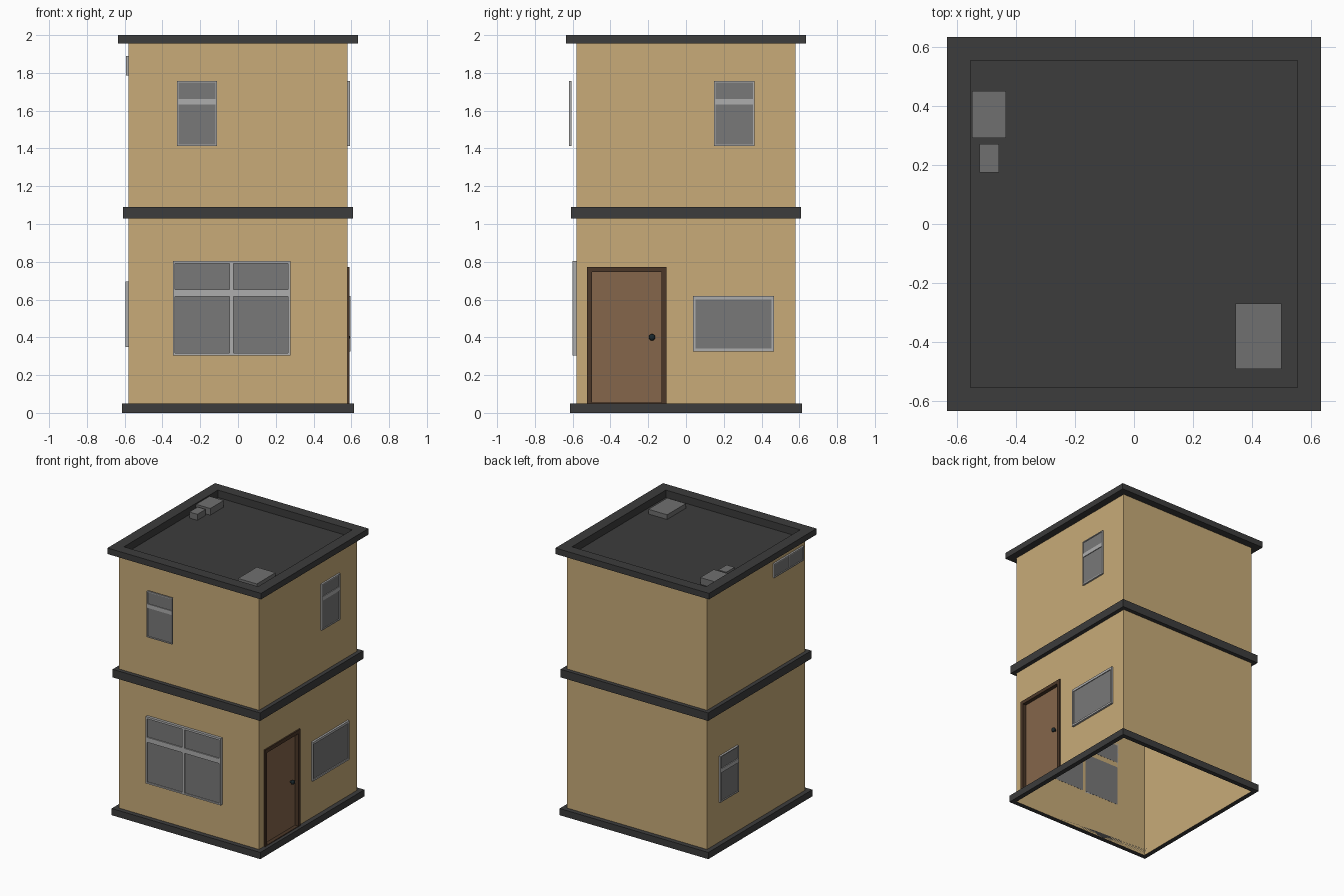
import bpy, bmesh, math
from mathutils import Matrix

if "Cube" in bpy.data.objects:
    bpy.data.objects.remove(bpy.data.objects["Cube"])


def material(name, rgb):
    m = bpy.data.materials.new(name)
    m.diffuse_color = (*rgb, 1)
    m.use_nodes = True
    m.node_tree.nodes["Principled BSDF"].inputs["Base Color"].default_value = m.diffuse_color
    return m


TAN = material("tan_render", (0.58, 0.41, 0.19))
DARK = material("dark_trim", (0.045, 0.045, 0.045))
GLASS = material("glass", (0.19, 0.19, 0.19))
FRAME = material("window_grey", (0.42, 0.42, 0.42))
VENT = material("vent_grey", (0.16, 0.16, 0.16))
DOOR = material("door_brown", (0.235, 0.133, 0.07))
DOOR_FRAME = material("door_frame_brown", (0.07, 0.038, 0.021))
KNOB = material("knob_dark", (0.01, 0.02, 0.025))

WALL = 0.58     # half width of the walls
TOP = 1.955     # underside of the roof trim


def finish(name, bm, mat, recalc=True):
    if recalc:
        bmesh.ops.recalc_face_normals(bm, faces=bm.faces)
    me = bpy.data.meshes.new(name)
    bm.to_mesh(me)
    bm.free()
    me.materials.append(mat)
    ob = bpy.data.objects.new(name, me)
    bpy.context.collection.objects.link(ob)
    return ob


# Maps (along wall, outward distance, height) to world space
SIDES = {
    "front": lambda u, d, z: (u, -d, z),
    "right": lambda u, d, z: (d, u, z),
    "left": lambda u, d, z: (-d, u, z),
    "back": lambda u, d, z: (u, d, z),
}


def boxes(name, side, mat, specs):
    """One object made of boxes (u0, u1, d0, d1, z0, z1) on a wall."""
    bm = bmesh.new()
    for u0, u1, d0, d1, z0, z1 in specs:
        vs = bmesh.ops.create_cube(bm, size=1)["verts"]
        for v in vs:
            v.co = SIDES[side](u1 if v.co.x > 0 else u0,
                               d1 if v.co.y > 0 else d0,
                               z1 if v.co.z > 0 else z0)
    return finish(name, bm, mat)


def square_ring(name, profile, mat, closed=True, cap=False):
    """Sweep a (half width, z) profile around a square."""
    bm = bmesh.new()
    loops = [[bm.verts.new((sx * h, sy * h, z))
              for sx, sy in ((-1, -1), (1, -1), (1, 1), (-1, 1))]
             for h, z in profile]
    pairs = list(zip(loops, loops[1:]))
    if closed:
        pairs.append((loops[-1], loops[0]))
    for a, b in pairs:
        for i in range(4):
            j = (i + 1) % 4
            bm.faces.new((a[i], a[j], b[j], b[i]))
    if cap:
        bm.faces.new(loops[-1])
    return finish(name, bm, mat, recalc=closed)


def window(name, side, outer, cols, rows, base=WALL, thick=0.015):
    """Frame bars fill the gaps between the grid of panes."""
    u0, u1, z0, z1 = outer
    d1 = base + thick
    edges_u = [u0] + [u for c in cols for u in c] + [u1]
    edges_z = [z0] + [z for r in rows for z in r] + [z1]
    bars = [(a, b, base, d1, z0, z1) for a, b in zip(edges_u[::2], edges_u[1::2])]
    bars += [(c0, c1, base, d1, a, b) for c0, c1 in cols
             for a, b in zip(edges_z[::2], edges_z[1::2])]
    boxes(name + "_frame", side, FRAME, bars)
    boxes(name + "_panes", side, GLASS,
          [(c0, c1, base - 0.001, base + thick * 0.6, r0, r1)
           for c0, c1 in cols for r0, r1 in rows])


# Walls: thin shell, open below, with a door opening on the right
D0, D1, DZ0, DZ1 = -0.5, -0.128, 0.05, 0.747
bm = bmesh.new()
panels = [("front", -WALL, WALL, 0, TOP), ("back", -WALL, WALL, 0, TOP),
          ("left", -WALL, WALL, 0, TOP),
          ("right", -WALL, D0, 0, TOP), ("right", D1, WALL, 0, TOP),
          ("right", D0, D1, 0, DZ0), ("right", D0, D1, DZ1, TOP)]
for side, a, b, z0, z1 in panels:
    quad = [bm.verts.new(SIDES[side](u, WALL, z))
            for u, z in ((a, z0), (b, z0), (b, z1), (a, z1))]
    if side in ("left", "back"):
        quad.reverse()
    bm.faces.new(quad)
finish("walls", bm, TAN, recalc=False)

# Trim bands and recessed flat roof
square_ring("base_trim", [(WALL, 0), (0.615, 0), (0.615, 0.05), (WALL, 0.05)], DARK)
square_ring("middle_trim", [(WALL, 1.03), (0.61, 1.03), (0.61, 1.09), (WALL, 1.09)], DARK)
square_ring("roof", [(WALL, TOP), (0.635, TOP), (0.635, 2), (0.555, 2),
                     (0.555, 1.945)], DARK, closed=False, cap=True)

# Roof boxes
for name, x0, x1, y0, y1, z in (("roof_vent_large", 0.345, 0.50, -0.492, -0.27, 1.98),
                                ("roof_vent_medium", -0.55, -0.434, 0.292, 0.451, 1.995),
                                ("roof_vent_small", -0.524, -0.458, 0.174, 0.272, 1.99)):
    boxes(name, "back", VENT, [(x0, x1, y0, y1, 1.945, z)])

# Windows
window("front_lower_window", "front", (-0.344, 0.277, 0.305, 0.805),
       [(-0.334, -0.045), (-0.023, 0.264)], [(0.316, 0.615), (0.652, 0.79)], thick=0.02)
SASH = [(1.42, 1.632), (1.662, 1.75)]
window("front_upper_window", "front", (-0.322, -0.111, 1.412, 1.757),
       [(-0.315, -0.118)], SASH, base=0.607, thick=0.013)
window("right_upper_window", "right", (0.148, 0.363, 1.412, 1.757),
       [(0.155, 0.356)], SASH, thick=0.013)
window("right_lower_window", "right", (0.038, 0.466, 0.326, 0.618),
       [(0.051, 0.453)], [(0.34, 0.6)])
window("left_lower_window", "left", (0.225, 0.44, 0.35, 0.695),
       [(0.232, 0.433)], [(0.358, 0.57), (0.6, 0.688)])
window("left_upper_window", "left", (-0.55, -0.2, 1.785, 1.89),
       [(-0.543, -0.379), (-0.371, -0.207)], [(1.792, 1.883)], thick=0.013)

# Recessed door with frame, sill and knob
boxes("door_frame", "right", DOOR_FRAME, [
    (-0.524, -0.498, 0.55, 0.59, 0.05, 0.772),
    (-0.13, -0.104, 0.55, 0.59, 0.05, 0.772),
    (-0.498, -0.13, 0.55, 0.59, 0.745, 0.772),
    (-0.498, -0.13, 0.55, 0.59, 0.045, 0.055)])
boxes("door_panel", "right", DOOR, [(-0.498, -0.13, 0.552, 0.562, 0.055, 0.745)])
bm = bmesh.new()
bmesh.ops.create_uvsphere(bm, u_segments=16, v_segments=10, radius=0.017,
                          matrix=Matrix.Translation((0.581, -0.18, 0.4))
                          @ Matrix.Diagonal((0.7, 1, 1, 1)))
bmesh.ops.create_cone(bm, cap_ends=True, segments=12, radius1=0.008, radius2=0.008,
                      depth=0.02, matrix=Matrix.Translation((0.57, -0.18, 0.4))
                      @ Matrix.Rotation(math.pi / 2, 4, "Y"))
for f in bm.faces:
    f.smooth = True
finish("door_knob", bm, KNOB)
